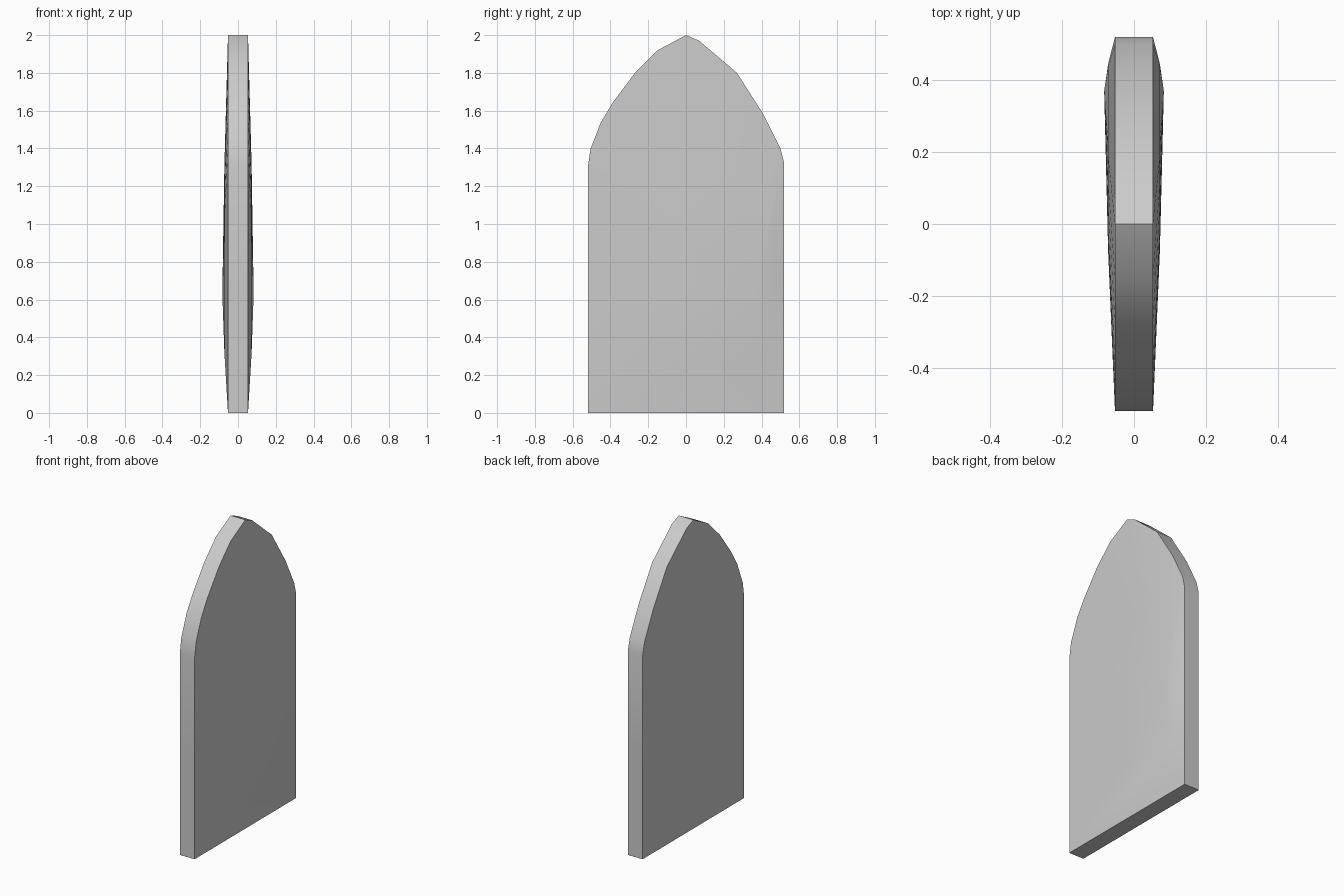
import bpy, bmesh, math

if "Cube" in bpy.data.objects:
    bpy.data.objects.remove(bpy.data.objects["Cube"])

# Pointed-arch outline (y, z)
outline = [(-0.52, 0), (0.52, 0), (0.52, 0.7), (0.52, 1.32), (0.5, 1.4), (0.41, 1.58),
           (0.27, 1.8), (0.07, 1.97), (0, 2.0), (-0.15, 1.92), (-0.27, 1.8),
           (-0.39, 1.64), (-0.45, 1.54), (-0.505, 1.4), (-0.52, 1.3), (-0.52, 0.7)]

# Slab with a shallow off-centre bulge on both broad faces
bm = bmesh.new()
rims = []
for side in (-1, 1):
    rim = [bm.verts.new((side * 0.053, y, z)) for y, z in outline]
    peak = bm.verts.new((side * 0.083, 0.37, 0.63))
    mid = [bm.verts.new((side * 0.072, y + (0.37 - y) * 0.5, z + (0.63 - z) * 0.5))
           for y, z in outline]
    n = len(rim)
    for i in range(n):
        j = (i + 1) % n
        bm.faces.new((rim[i], rim[j], mid[j], mid[i]))
        bm.faces.new((mid[i], mid[j], peak))
    rims.append(rim)

# Narrow edge band joining the faces
for i in range(n):
    j = (i + 1) % n
    bm.faces.new((rims[0][i], rims[0][j], rims[1][j], rims[1][i]))

bmesh.ops.recalc_face_normals(bm, faces=bm.faces)
mesh = bpy.data.meshes.new("arched_slab")
bm.to_mesh(mesh)
bm.free()
slab = bpy.data.objects.new("arched_slab", mesh)
bpy.context.collection.objects.link(slab)
bpy.context.view_layer.objects.active = slab
slab.select_set(True)
bpy.ops.object.shade_smooth_by_angle(angle=math.radians(40))
